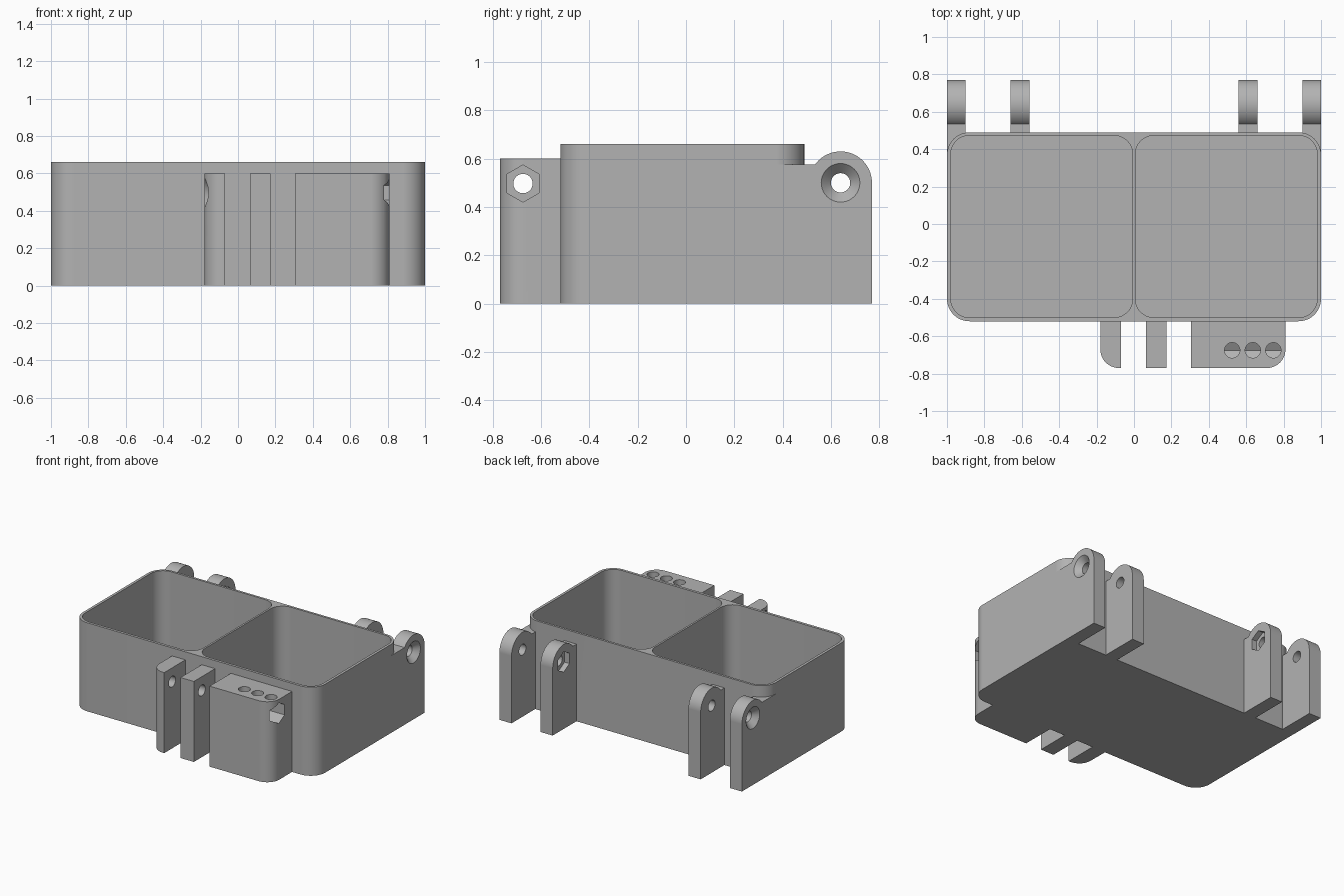
import bpy, bmesh
from math import sin, cos, pi, radians, asin

if "Cube" in bpy.data.objects:
    bpy.data.objects.remove(bpy.data.objects["Cube"])

grey = bpy.data.materials.new("plain_grey")
grey.use_nodes = True
COLOUR = (0.45, 0.45, 0.45, 1)
grey.diffuse_color = COLOUR
grey.node_tree.nodes["Principled BSDF"].inputs["Base Color"].default_value = COLOUR


def arc(cx, cy, r, start, end, steps=12):
    angles = [radians(start + (end - start) * i / steps) for i in range(steps + 1)]
    return [(cx + r * cos(a), cy + r * sin(a)) for a in angles]


def polygon(cx, cy, r, sides):
    # first corner points up
    return [(cx + r * sin(2 * pi * i / sides), cy + r * cos(2 * pi * i / sides))
            for i in range(sides)]


def rounded_rect(x0, x1, y0, y1, radii):
    # radii: back left, back right, front right, front left in plan, counter-clockwise
    corners = [(x1, y1, -1, -1), (x0, y1, 1, -1), (x0, y0, 1, 1), (x1, y0, -1, 1)]
    pts = []
    for i, ((x, y, sx, sy), r) in enumerate(zip(corners, radii)):
        pts += arc(x + sx * r, y + sy * r, r, 90 * i, 90 * i + 90) if r else [(x, y)]
    return pts


def prism(name, pts, axis, a, b, end_pts=None):
    """Extrude an outline along x or z; end_pts gives a tapered far end."""
    place = (lambda p, t: (t, *p)) if axis == "x" else (lambda p, t: (*p, t))
    bm = bmesh.new()
    near = [bm.verts.new(place(p, a)) for p in pts]
    far = [bm.verts.new(place(p, b)) for p in end_pts or pts]
    bm.faces.new(near)
    bm.faces.new(far)
    for i in range(len(pts)):
        j = (i + 1) % len(pts)
        bm.faces.new((near[i], near[j], far[j], far[i]))
    bmesh.ops.recalc_face_normals(bm, faces=bm.faces)
    mesh = bpy.data.meshes.new(name)
    bm.to_mesh(mesh)
    bm.free()
    mesh.materials.append(grey)
    obj = bpy.data.objects.new(name, mesh)
    bpy.context.collection.objects.link(obj)
    return obj


def combine(obj, others, operation="DIFFERENCE"):
    bpy.context.view_layer.objects.active = obj
    for other in others:
        mod = obj.modifiers.new("boolean", "BOOLEAN")
        mod.operation = operation
        mod.solver = "EXACT"
        mod.object = other
        bpy.ops.object.modifier_apply(modifier=mod.name)
        bpy.data.objects.remove(other)


def bore(y, z, a, b, r=0.04, r_end=None, sides=40):
    return prism("cutter", polygon(y, z, r, sides), "x", a, b,
                 polygon(y, z, r_end or r, sides))


def finish(obj):
    bpy.ops.object.select_all(action="DESELECT")
    obj.select_set(True)
    bpy.context.view_layer.objects.active = obj
    bpy.ops.object.shade_smooth_by_angle(angle=radians(28))
    mod = obj.modifiers.new("weighted_normals", "WEIGHTED_NORMAL")
    mod.keep_sharp = True


# Hinge lugs: straight legs with a round eye at the top
EYE_Y, EYE_Z, EYE_R, LEDGE = 0.64, 0.5, 0.13, 0.575


def hinge_lug(name, x0, x1, y0):
    end = 180 - asin((LEDGE - EYE_Z) / EYE_R) * 180 / pi
    outline = [(y0, 0), (EYE_Y + EYE_R, 0)]
    outline += arc(EYE_Y, EYE_Z, EYE_R, 0, end, 30) + [(y0, LEDGE)]
    lug = prism(name, outline, "x", x0, x1)
    combine(lug, [bore(EYE_Y, EYE_Z, min(x0, x1) - 0.1, max(x0, x1) + 0.1)])
    return lug


# Tray with two compartments; the outer lugs grow out of its back corners
tray = prism("tray", rounded_rect(-1, 1, -0.52, 0.49, [0.12] * 4), "z", 0, 0.66)
for s, side in ((1, "left"), (-1, "right")):
    outer = hinge_lug("outer_lug", s * 0.9, s, 0.36)
    combine(outer, [bore(EYE_Y, EYE_Z, s * 1.01, s * 0.96, 0.09, 0.04)])
    combine(tray, [outer], "UNION")

    inner = hinge_lug(side + "_inner_hinge_lug", s * 0.56, s * 0.66, 0.48)
    combine(inner, [bore(EYE_Y, EYE_Z, s * 0.54, s * 0.6, 0.077, sides=6)])
    finish(inner)
for x0, x1 in ((-0.98, -0.007), (0.007, 0.98)):
    outline = rounded_rect(x0, x1, -0.5, 0.473, [0.1] * 4)
    combine(tray, [prism("cutter", outline, "z", 0.02, 0.8)])
finish(tray)

# Front latch: two tabs and a block, sharing one pin axis
PIN_Y, PIN_Z = -0.675, 0.497


def latch_part(name, x0, x1, radii, cutters):
    part = prism(name, rounded_rect(x0, x1, -0.77, -0.51, radii), "z", 0, 0.6)
    combine(part, [bore(PIN_Y, PIN_Z, x0 - 0.1, x1 + 0.1)] + cutters)
    finish(part)


latch_part("right_latch_tab", -0.18, -0.07, (0, 0, 0.1, 0),
           [bore(PIN_Y, PIN_Z, -0.19, -0.14, 0.09, 0.04)])
latch_part("middle_latch_tab", 0.065, 0.175, (0, 0, 0, 0), [])
holes = [prism("cutter", polygon(x, PIN_Y, 0.041, 40), "z", PIN_Z, 0.7)
         for x in (0.525, 0.635, 0.745)]
latch_part("latch_block", 0.305, 0.81, (0, 0, 0, 0.1),
           [bore(PIN_Y, PIN_Z, 0.46, 0.9, 0.077, sides=6)] + holes)
